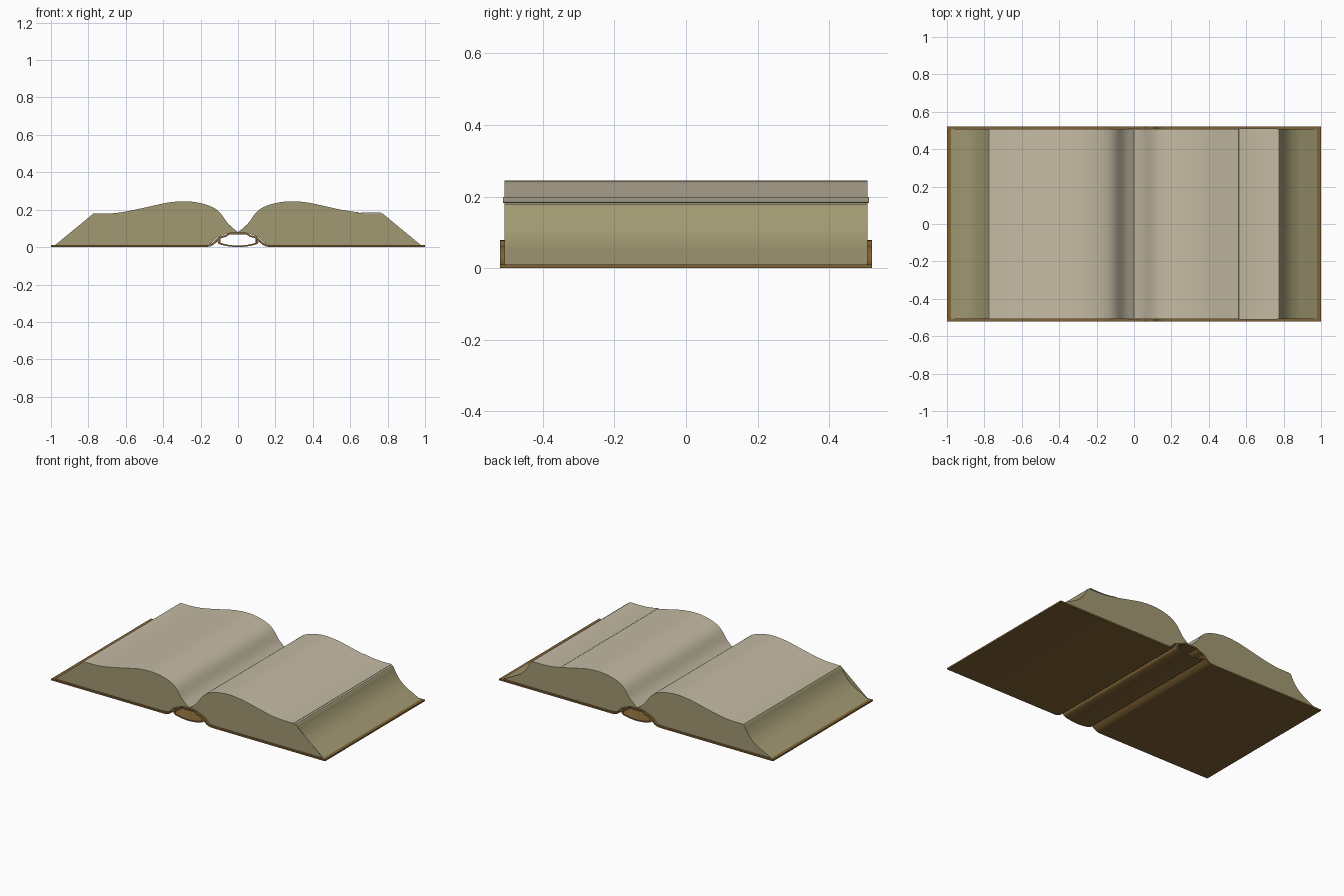
import bpy, bmesh, math
from mathutils import Vector

if "Cube" in bpy.data.objects:
    bpy.data.objects.remove(bpy.data.objects["Cube"])


def material(name, color):
    m = bpy.data.materials.new(name)
    m.diffuse_color = (*color, 1)
    m.use_nodes = True
    m.node_tree.nodes["Principled BSDF"].inputs["Base Color"].default_value = m.diffuse_color
    return m


LEATHER = material("leather", (0.22, 0.125, 0.035))
PAPER = material("paper", (0.56, 0.50, 0.37))
PAGE_EDGE = material("page_edge", (0.36, 0.32, 0.17))


def smooth_path(pts, steps=5):
    """Catmull-Rom curve through the points."""
    p = [Vector(q) for q in pts]
    p = [2 * p[0] - p[1]] + p + [2 * p[-1] - p[-2]]
    out = []
    for i in range(1, len(p) - 2):
        a, b, c, d = p[i - 1:i + 3]
        for s in range(steps):
            t = s / steps
            out.append(0.5 * (2 * b + (c - a) * t + (2 * a - 5 * b + 4 * c - d) * t * t
                              + (3 * b - a - 3 * c + d) * t ** 3))
    return out + [p[-2]]


def ribbon(path, thick):
    """Closed outline of a path given an even thickness."""
    up, down = [], []
    for i, p in enumerate(path):
        d = path[min(i + 1, len(path) - 1)] - path[max(i - 1, 0)]
        n = Vector((-d.y, d.x)).normalized() * thick / 2
        up.append(p + n)
        down.append(p - n)
    return up + down[::-1]


def extrude_profile(name, outline, half_depth, mats, side_mat=lambda i: 0, cap_mat=0, angle=40):
    """Extrude an x-z outline along y."""
    bm = bmesh.new()
    front = [bm.verts.new((p.x, -half_depth, p.y)) for p in outline]
    back = [bm.verts.new((p.x, half_depth, p.y)) for p in outline]
    n = len(outline)
    for i in range(n):
        j = (i + 1) % n
        bm.faces.new((front[i], front[j], back[j], back[i])).material_index = side_mat(i)
    caps = [bm.faces.new(front[::-1]), bm.faces.new(back)]
    for f in caps:
        f.material_index = cap_mat
    bmesh.ops.triangulate(bm, faces=caps)
    bmesh.ops.recalc_face_normals(bm, faces=bm.faces[:])
    me = bpy.data.meshes.new(name)
    bm.to_mesh(me)
    bm.free()
    for m in mats:
        me.materials.append(m)
    ob = bpy.data.objects.new(name, me)
    bpy.context.collection.objects.link(ob)
    bpy.ops.object.select_all(action='DESELECT')
    ob.select_set(True)
    bpy.context.view_layer.objects.active = ob
    bpy.ops.object.shade_smooth_by_angle(angle=math.radians(angle))
    return ob


def mirrored(half):
    """Full left-to-right path from a half path starting at x = 0."""
    return [Vector((-p.x, p.y)) for p in half[:0:-1]] + half


# Cover: two boards joined by the raised hinge over the spine
hinge = smooth_path([(0, 0.073), (0.045, 0.072), (0.065, 0.06), (0.10, 0.049),
                     (0.125, 0.024), (0.15, 0.009), (0.18, 0.005)])
cover = mirrored(hinge + [Vector((1.0, 0.005))])
extrude_profile("cover", ribbon(cover, 0.010), 0.52, [LEATHER])

# Spine: curved strip hanging under the hinge, leaving a hollow tube
spine = mirrored(smooth_path([(0, 0.004), (0.05, 0.008), (0.095, 0.018),
                              (0.105, 0.030), (0.098, 0.048)]))
extrude_profile("spine", ribbon(spine, 0.008), 0.52, [LEATHER])

# Page blocks: wavy top, flared concave fore edge, bottom resting on the cover
top = smooth_path([(0.0, 0.080), (0.05, 0.122), (0.10, 0.188), (0.15, 0.220), (0.22, 0.239),
                   (0.29, 0.245), (0.38, 0.237), (0.49, 0.213), (0.60, 0.190),
                   (0.68, 0.180), (0.775, 0.179)])
fore = smooth_path([(0.782, 0.172), (0.80, 0.138), (0.83, 0.098), (0.87, 0.066),
                    (0.92, 0.040), (0.98, 0.009)])
under = [Vector(p) for p in ((0.17, 0.009), (0.145, 0.018), (0.11, 0.053), (0.06, 0.073), (0, 0.077))]
for side, name in ((-1, "left_pages"), (1, "right_pages")):
    outline = [Vector((side * p.x, p.y)) for p in top + fore + under]
    extrude_profile(name, outline, 0.507, [PAPER, PAGE_EDGE],
                    lambda i: 0 if i < len(top) - 1 else 1, 1)

# Loose sheet lifting slightly at the outer edge of the right page
sheet = smooth_path([(0.56, 0.198), (0.62, 0.188), (0.69, 0.183), (0.765, 0.184)])
extrude_profile("loose_page", ribbon(sheet, 0.002), 0.511, [PAPER])
